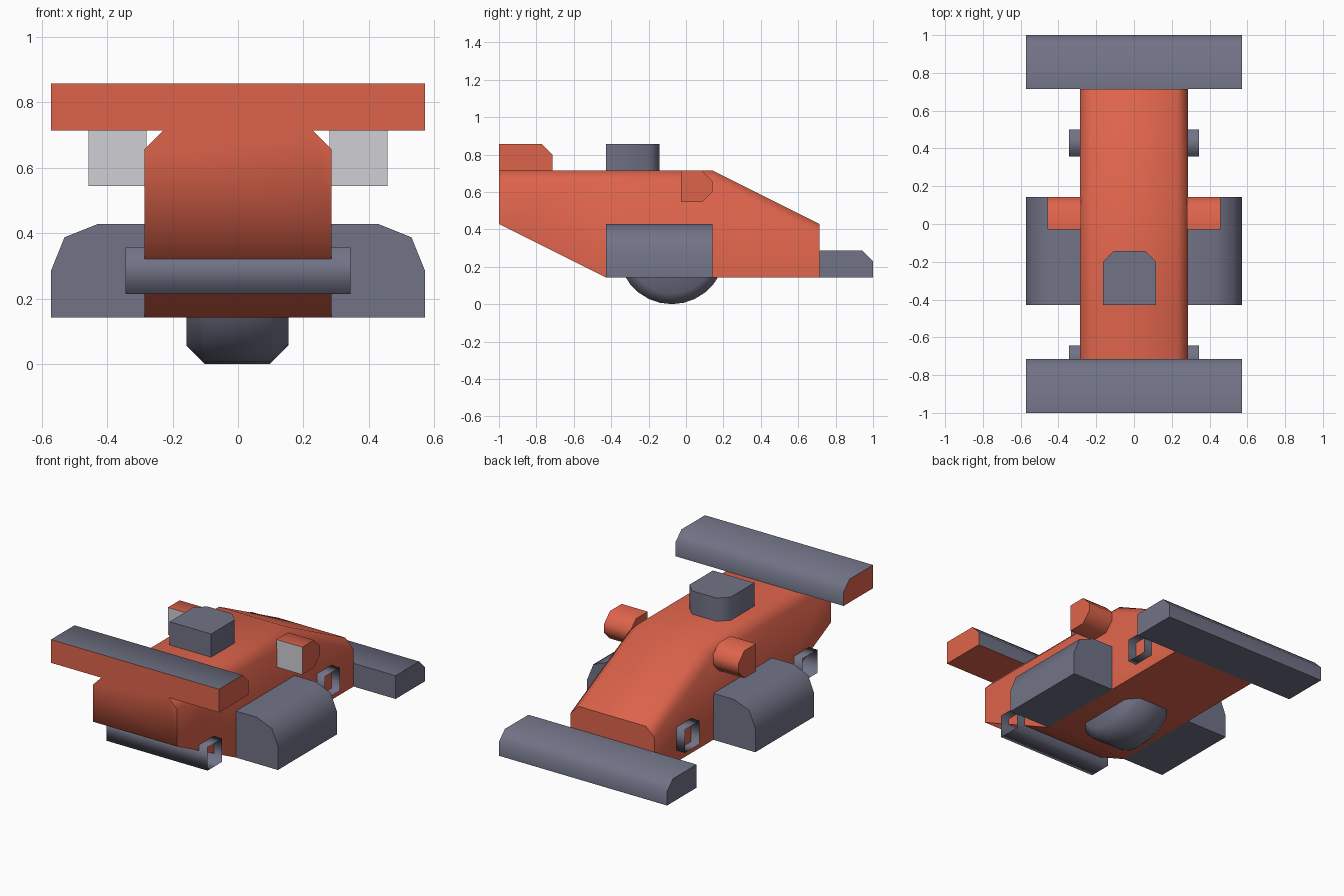
import bpy, bmesh, math

if "Cube" in bpy.data.objects:
    bpy.data.objects.remove(bpy.data.objects["Cube"])

U = 1 / 7  # model grid unit
C = 0.057  # common chamfer


def material(name, rgb):
    m = bpy.data.materials.new(name)
    m.diffuse_color = (*rgb, 1)
    m.use_nodes = True
    m.node_tree.nodes["Principled BSDF"].inputs["Base Color"].default_value = m.diffuse_color
    return m


RED = material("red", (0.73, 0.127, 0.071))
SLATE = material("slate", (0.165, 0.172, 0.24))
GREY = material("light_grey", (0.62, 0.62, 0.66))


def loft(name, rings, mats, angle=50, caps=True, paint=None):
    """Skin a list of closed rings; paint(normal) picks a material slot."""
    bm = bmesh.new()
    vs = [[bm.verts.new(p) for p in r] for r in rings]
    n = len(vs[0])
    for a, b in zip(vs, vs[1:]):
        for i in range(n):
            bm.faces.new((a[i], a[(i + 1) % n], b[(i + 1) % n], b[i]))
    if caps:
        bm.faces.new(vs[0])
        bm.faces.new(vs[-1])
    bmesh.ops.recalc_face_normals(bm, faces=bm.faces)
    bm.normal_update()
    if paint:
        for f in bm.faces:
            f.material_index = paint(f.normal)
    me = bpy.data.meshes.new(name)
    bm.to_mesh(me)
    bm.free()
    for m in mats:
        me.materials.append(m)
    ob = bpy.data.objects.new(name, me)
    bpy.context.collection.objects.link(ob)
    bpy.ops.object.select_all(action='DESELECT')
    ob.select_set(True)
    bpy.context.view_layer.objects.active = ob
    bpy.ops.object.shade_smooth_by_angle(angle=math.radians(angle))
    return ob


def along_x(pts, x0, x1):
    return [[(x, y, z) for y, z in pts] for x in (x0, x1)]


# Body: six-sided sections with chamfered top edges
W = 2 * U
sections = [(-1, 3 * U, 5 * U), (-3 * U, U, 5 * U), (U, U, 5 * U), (5 * U, U, 3 * U)]
body = loft("body", [[(-W, y, b), (W, y, b), (W, y, t - C), (W - C, y, t),
                      (C - W, y, t), (-W, y, t - C)] for y, b, t in sections], [RED], 64)
for p in body.data.polygons:
    if p.normal.y > 0.9:
        p.use_smooth = False

# High wing: slate on top and inner side, red elsewhere
loft("high_wing", along_x([(-1, 5 * U), (-5 * U, 5 * U), (-5 * U, 6 * U - C),
                           (-5 * U - C, 6 * U), (-1, 6 * U)], -4 * U, 4 * U),
     [RED, SLATE], paint=lambda n: int(n.z > 0.1 or n.y > 0.5))

# Low wing
loft("low_wing", along_x([(5 * U, U), (1, U), (1, 2 * U - C), (1 - C, 2 * U),
                          (5 * U, 2 * U)], -4 * U, 4 * U), [SLATE])

# Open square axle tubes
for name, y in (("front_axle", -5 * U), ("rear_axle", 3 * U)):
    h = U / 2
    loft(name, along_x([(y - h, 2 * U - h), (y + h, 2 * U - h), (y + h, 2 * U + h),
                        (y - h, 2 * U + h)], -0.343, 0.343), [SLATE], 180, caps=False)

# Side pods and upper intakes with grey front faces
for side, s in (("left", -1), ("right", 1)):
    pod = [(W, U), (4 * U, U), (4 * U, 2 * U), (0.53, 0.388), (3 * U, 3 * U), (W, 3 * U)]
    loft(side + "_side_pod", [[(s * x, y, z) for x, z in pod] for y in (-3 * U, U)], [SLATE])
    intake = [(-0.028, 0.545), (U - C, 0.545), (U, 0.545 + C), (U, 0.714 - C),
              (U - C, 0.714), (-0.028, 0.714)]
    loft(side + "_intake", along_x(intake, s * 0.28, s * 0.457), [RED, GREY],
         paint=lambda n: int(n.y < -0.9))

# Block on the roof
top = [(-0.165, -3 * U), (0.117, -3 * U), (0.117, -U - C), (0.117 - C, -U),
       (-0.165 + C, -U), (-0.165, -U - C)]
loft("roof_block", [[(x, y, z) for x, y in top] for z in (5 * U - 0.01, 6 * U)], [SLATE])

# Belly wheel with chamfered rims
N = 28
wheel = []
for x, r in ((-0.158, 2 * U - C), (-0.101, 2 * U), (0.097, 2 * U), (0.154, 2 * U - C)):
    wheel.append([(x, -0.076 + r * math.sin(2 * math.pi * i / N),
                   2 * U - r * math.cos(2 * math.pi * i / N)) for i in range(N)])
loft("belly_wheel", wheel, [SLATE])
